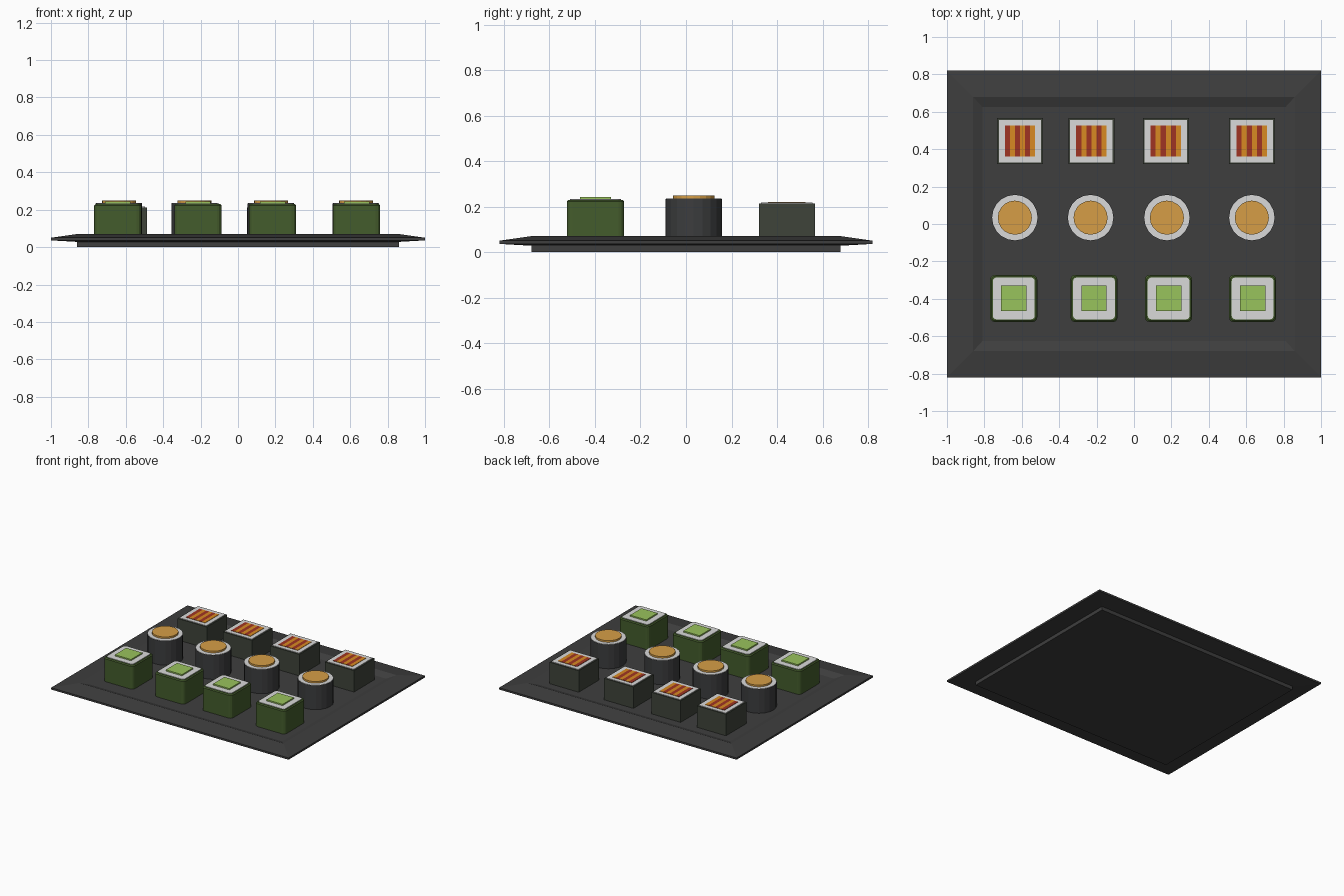
import bpy, bmesh, math

if "Cube" in bpy.data.objects:
    bpy.data.objects.remove(bpy.data.objects["Cube"])


def mat(name, rgb):
    m = bpy.data.materials.new(name)
    lin = [(c / 255 / 12.92) if c < 11 else ((c / 255 + 0.055) / 1.055) ** 2.4 for c in rgb]
    m.diffuse_color = (*lin, 1)
    m.use_nodes = True
    m.node_tree.nodes["Principled BSDF"].inputs["Base Color"].default_value = m.diffuse_color
    return m


TRAY = mat("tray charcoal", (62, 62, 62))
NORI = mat("seaweed grey green", (62, 68, 58))
DARK = mat("seaweed charcoal", (60, 61, 62))
GREEN = mat("leaf green", (68, 92, 44))
RICE = mat("rice white", (218, 218, 218))
LIME = mat("avocado green", (153, 195, 92))
ROE = mat("roe orange", (214, 158, 70))
RED = mat("fish red", (160, 52, 34))
AMBER = mat("fish orange", (216, 138, 34))


def rings_object(name, rings, material, loc=(0, 0, 0)):
    """Skin a stack of equal-length rings and cap both ends."""
    bm = bmesh.new()
    loops = [[bm.verts.new(p) for p in r] for r in rings]
    for a, b in zip(loops, loops[1:]):
        for i in range(len(a)):
            j = (i + 1) % len(a)
            bm.faces.new((a[i], a[j], b[j], b[i]))
    bm.faces.new(loops[0][::-1])
    bm.faces.new(loops[-1])
    me = bpy.data.meshes.new(name)
    bm.to_mesh(me)
    bm.free()
    me.materials.append(material)
    ob = bpy.data.objects.new(name, me)
    ob.location = loc
    bpy.context.collection.objects.link(ob)
    return ob


def rect(hx, hy, z, r=0.0):
    """Rectangle ring, optionally with rounded corners."""
    if r == 0:
        return [(-hx, -hy, z), (hx, -hy, z), (hx, hy, z), (-hx, hy, z)]
    pts = []
    for k, (sx, sy) in enumerate([(1, 1), (-1, 1), (-1, -1), (1, -1)]):
        for s in range(4):
            a = math.pi / 2 * (k + s / 3)
            pts.append((sx * (hx - r) + r * math.cos(a), sy * (hy - r) + r * math.sin(a), z))
    return pts


def circle(r, z, n=20):
    return [(r * math.cos(2 * math.pi * i / n), r * math.sin(2 * math.pi * i / n), z) for i in range(n)]


# Tray: foot, flared rim and shallow recess
rings_object("tray", [rect(0.86, 0.68, 0), rect(0.86, 0.68, 0.028), rect(1, 0.82, 0.036),
                      rect(1, 0.82, 0.05), rect(0.86, 0.68, 0.07), rect(0.81, 0.625, 0.05)], TRAY)
FLOOR = 0.05

# Back row: square rolls with striped filling
for x in (-0.61, -0.228, 0.17, 0.63):
    loc = (x, 0.443, 0)
    rings_object("square_roll", [rect(0.123, 0.123, FLOOR), rect(0.123, 0.123, 0.213)], NORI, loc)
    rings_object("square_rice", [rect(0.113, 0.113, 0.212), rect(0.113, 0.113, 0.217)], RICE, loc)
    for i in range(6):
        rings_object("filling_stripe", [rect(0.0135, 0.083, 0.216), rect(0.0135, 0.083, 0.22)],
                     AMBER if i % 2 else RED, (x - 0.0675 + 0.027 * i, 0.443, 0))

# Middle row: round rolls with a roe disc
for x in (-0.637, -0.232, 0.176, 0.63):
    loc = (x, 0.034, 0)
    rings_object("round_roll", [circle(0.124, FLOOR), circle(0.124, 0.233)], DARK, loc)
    rings_object("round_rice", [circle(0.1225, 0.232), circle(0.1225, 0.236)], RICE, loc)
    rings_object("roe_disc", [circle(0.091, 0.235), circle(0.091, 0.249)], ROE, loc)

# Front row: rounded square rolls with an avocado block
for x in (-0.643, -0.214, 0.185, 0.634):
    loc = (x, -0.398, 0)
    rings_object("leaf_roll", [rect(0.126, 0.126, FLOOR, 0.025), rect(0.126, 0.126, 0.223, 0.025),
                               rect(0.119, 0.119, 0.23, 0.022)], GREEN, loc)
    rings_object("leaf_rice", [rect(0.112, 0.112, 0.229, 0.02), rect(0.112, 0.112, 0.233, 0.02)], RICE, loc)
    rings_object("avocado_block", [rect(0.068, 0.068, 0.232), rect(0.068, 0.068, 0.243)], LIME, loc)
